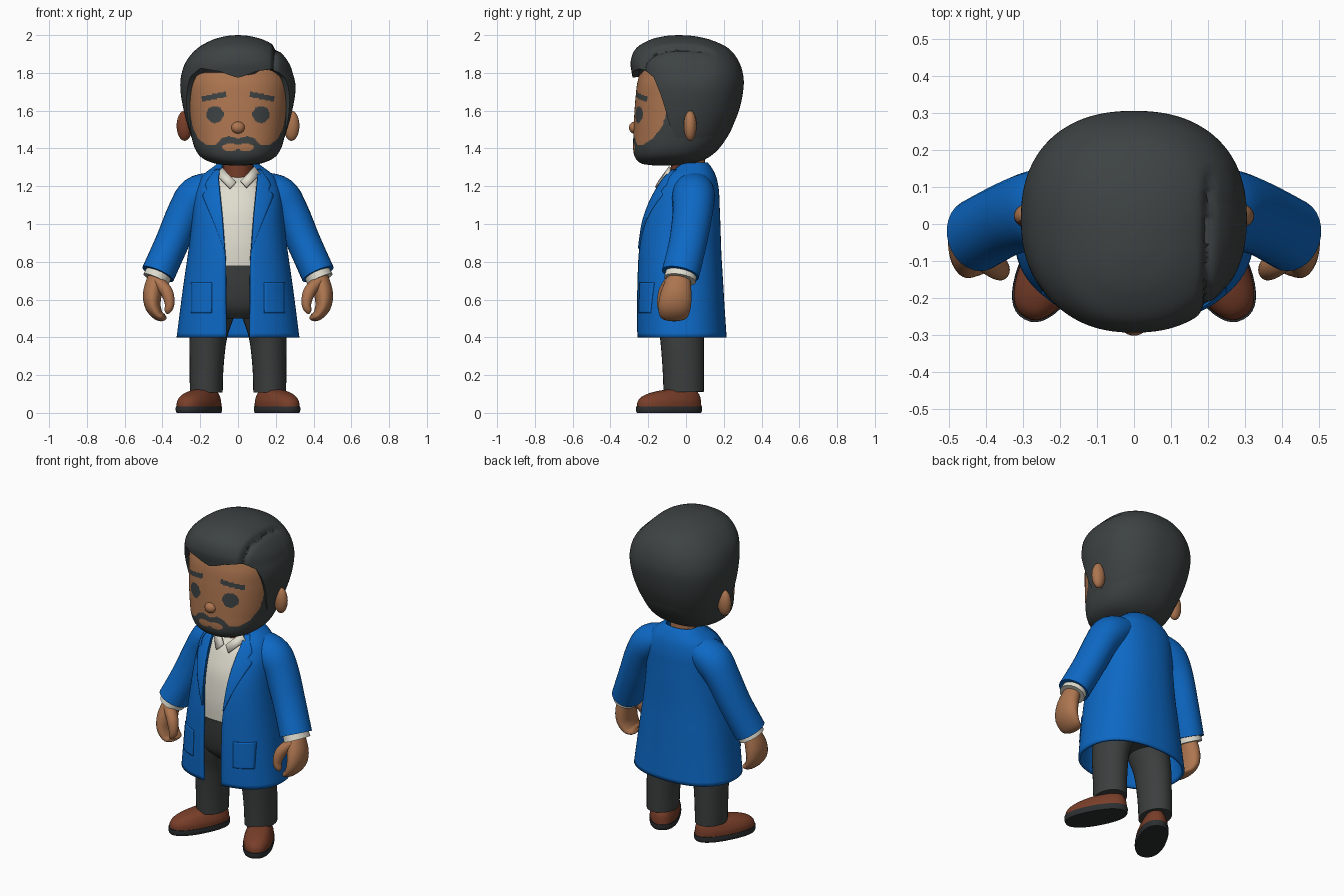
import bpy
import bmesh
import math
from mathutils import Vector, Matrix

if "Cube" in bpy.data.objects:
    bpy.data.objects.remove(bpy.data.objects["Cube"])


def material(name, r, g, b):
    m = bpy.data.materials.new(name)
    m.use_nodes = True
    m.diffuse_color = (r, g, b, 1)
    m.node_tree.nodes["Principled BSDF"].inputs["Base Color"].default_value = (r, g, b, 1)
    return m


SKIN = material("skin", .42, .18, .08)
HAIR = material("dark hair", .047, .055, .055)
BLUE = material("blue cloth", .004, .14, .56)
CREAM = material("cream shirt", .74, .72, .62)
TROUSER = material("grey trousers", .045, .049, .049)
BROWN = material("brown leather", .19, .048, .022)
SOLE = material("dark sole", .025, .028, .03)
P = 2.3  # roundness of the superellipse sections


def finish(bm, name, mats, rule=None, thick=0):
    """Turn a bmesh into a smooth object, coloured by an optional face rule."""
    if rule:
        for f in bm.faces:
            f.material_index = rule(f.calc_center_median())
    me = bpy.data.meshes.new(name)
    bm.to_mesh(me)
    bm.free()
    for m in mats:
        me.materials.append(m)
    ob = bpy.data.objects.new(name, me)
    bpy.context.scene.collection.objects.link(ob)
    bpy.ops.object.select_all(action='DESELECT')
    ob.select_set(True)
    bpy.context.view_layer.objects.active = ob
    bpy.ops.object.shade_smooth_by_angle(angle=math.radians(45))
    if thick:
        mod = ob.modifiers.new("thickness", 'SOLIDIFY')
        mod.thickness = thick
        mod.offset = -1
    return ob


def grid(name, rows, mats, closed=True, rule=None, thick=0):
    """Skin a list of point rows; closed rows are capped at both ends."""
    bm = bmesh.new()
    vs = [[bm.verts.new(p) for p in row] for row in rows]
    n = len(vs[0])
    for a, b in zip(vs, vs[1:]):
        for i in range(n if closed else n - 1):
            k = (i + 1) % n
            bm.faces.new((a[i], a[k], b[k], b[i]))
    if closed:
        bm.faces.new(vs[0][::-1])
        bm.faces.new(vs[-1])
        bmesh.ops.recalc_face_normals(bm, faces=bm.faces)
    return finish(bm, name, mats, rule, thick)


def lerp(knots, v):
    for (a, p), (b, q) in zip(knots, knots[1:]):
        if v <= b:
            return p + (q - p) * max(0, (v - a) / (b - a))
    return knots[-1][1]


def sample(table, t):
    """Catmull-Rom point on a table, t from 0 to 1."""
    m = len(table) - 1
    i = min(int(t * m), m - 1)
    u = t * m - i
    a, b, c, d = (table[max(0, min(m, i + k))] for k in (-1, 0, 1, 2))
    return [q + u / 2 * (r - p + u * (2*p - 5*q + 4*r - s + u * (3*(q - r) + s - p)))
            for p, q, r, s in zip(a, b, c, d)]


def t_at(table, z):
    lo, hi = 0, 1
    for _ in range(24):
        mid = (lo + hi) / 2
        lo, hi = (mid, hi) if sample(table, mid)[0] < z else (lo, mid)
    return lo


def section(row, phi):
    """Point on a section (z, half width, front y, back y); phi 0 is the front."""
    z, rx, yf, yb = row
    s, c = (math.copysign(abs(v) ** (2 / P), v) for v in (math.sin(phi), math.cos(phi)))
    return Vector((rx * s, (yf + yb) / 2 - (yb - yf) / 2 * c, z))


def loft(name, table, mats, rows=24, n=48, rule=None, place=None):
    pts = [[section(sample(table, j / rows), math.tau * i / n) for i in range(n)]
           for j in range(rows + 1)]
    if place:
        pts = [[place @ p for p in r] for r in pts]
    return grid(name, pts, mats, rule=rule)


def tube(name, path, mats, side=1, rows=16, n=28, rule=None):
    """Tube along (x, y, z, radius across, radius in y)."""
    out = []
    for j in range(rows + 1):
        t = j / rows
        x, y, z, ra, rb = sample(path, t)
        d = Vector(sample(path, min(1, t + .02))[:3]) - Vector(sample(path, max(0, t - .02))[:3])
        d.normalize()
        u = Vector((0, 1, 0))
        u = (u - d * u.dot(d)).normalized()
        v = d.cross(u)
        ring = [Vector((x, y, z)) + v * ra * math.cos(a) + u * rb * math.sin(a)
                for a in (math.tau * i / n for i in range(n))]
        out.append([Vector((p.x * side, p.y, p.z)) for p in ring])
    return grid(name, out, mats, rule=rule)


def blob(name, loc, size, mats, rule=None):
    bm = bmesh.new()
    bmesh.ops.create_uvsphere(bm, u_segments=24, v_segments=16, radius=1,
                              matrix=Matrix.Translation(loc) @ Matrix.Diagonal((*size, 1)))
    return finish(bm, name, mats, rule)


# Head with painted beard, eyes and brows
HEAD = [(1.31, .04, -.17, -.05), (1.32, .12, -.235, .04), (1.35, .19, -.268, .115),
        (1.4, .228, -.28, .175), (1.48, .25, -.278, .23), (1.56, .262, -.275, .262),
        (1.66, .272, -.268, .285), (1.76, .272, -.255, .285), (1.85, .235, -.22, .24),
        (1.92, .15, -.13, .15)]
BEARD = [(0, 1.452), (.05, 1.467), (.09, 1.45), (.125, 1.415), (.17, 1.42), (.21, 1.45),
         (.235, 1.5), (.26, 1.58)]
SIDEBURN = [(1.45, -.17), (1.5, -.13), (1.6, -.1), (1.7, -.1)]


def face_paint(p):
    x, z = abs(p.x), p.z
    if p.y > lerp(SIDEBURN, z):
        return 1
    eye = math.hypot(x - .122, z - 1.58) < .045
    brow = .065 < x < .19 and abs(z - 1.7 + .2 * x) < .015
    lips = math.hypot((x - .042) / .042, (z - 1.406) / .021) < 1 or (x < .04 and abs(z - 1.413) < .011)
    return int(eye or brow or (z < lerp(BEARD, x) and not lips))


loft("head", HEAD, [SKIN, HAIR], rows=150, n=240, rule=face_paint)
blob("nose", (0, -.272, 1.51), (.036, .03, .032), [SKIN])
for s, label in ((1, "left"), (-1, "right")):
    blob(label + "_ear", (s * .283, .022, 1.52), (.042, .034, .08), [SKIN, BROWN],
         (lambda p: int(p.y < .01)) if s < 0 else None)

# Hair cap with a peaked hairline and a side parting
CAP = [(1.42, .233, -.27, .185), (1.5, .26, -.27, .238), (1.6, .287, -.27, .28),
       (1.7, .304, -.273, .302), (1.78, .302, -.284, .304), (1.86, .275, -.293, .28),
       (1.93, .215, -.264, .225), (1.975, .135, -.19, .13), (1.995, .06, -.11, .04),
       (2, .002, -.042, -.038)]
HAIRLINE = [(0, 1.775), (16, 1.808), (40, 1.825), (54, 1.78), (64, 1.66), (74, 1.54),
            (84, 1.46), (180, 1.43)]


def parting(p):
    fade = max(0, min(1, (.16 - p.y) / .1))
    d = p.x - .205 + .15 * p.y * p.y
    if p.z > 1.72 and p.x > 0:
        k = .045 * math.exp(-(d / .014) ** 2) + (.025 if d > 0 else 0)
        k *= fade * min(1, (p.z - 1.72) / .08)
        centre = Vector((0, 0, 1.65))
        p = centre + (p - centre) * (1 - k)
    return p


cols, steps = 220, 50
hair_rows = [[] for _ in range(steps + 2)]
for i in range(cols):
    phi = math.tau * i / cols
    start = t_at(CAP, lerp(HAIRLINE, math.degrees(min(phi, math.tau - phi))))
    line = [parting(section(sample(CAP, start + (1 - start) * j / steps), phi))
            for j in range(steps + 1)]
    lip = Vector((line[0].x * .88, line[0].y * .88, line[0].z + .004))
    for row, p in zip(hair_rows, [lip] + line):
        row.append(p)
grid("hair", hair_rows, [HAIR])

# Neck and shirt
tube("neck", [(0, .02, 1.15, .085, .09), (0, .01, 1.25, .08, .09), (0, .01, 1.36, .08, .09)],
     [SKIN, BROWN], rule=lambda p: int(p.y < .03))
loft("shirt", [(.77, .2, -.222, .1), (.9, .2, -.222, .12), (1.05, .185, -.2, .13),
               (1.15, .17, -.16, .13), (1.21, .14, -.125, .12), (1.25, .09, -.075, .1)], [CREAM])
for s, label in ((1, "left"), (-1, "right")):
    flap = [[(.012, -.135, 1.225), (.085, -.08, 1.3)], [(.045, -.155, 1.19), (.115, -.085, 1.26)]]
    grid(label + "_shirt_collar", [[(s * x, y, z) for x, y, z in r] for r in flap],
         [CREAM], closed=False, thick=.012)

# Open coat
COAT = [(.4, .325, -.26, .215), (.55, .306, -.262, .205), (.7, .286, -.26, .196),
        (.85, .264, -.254, .187), (1, .246, -.236, .182), (1.1, .238, -.206, .178),
        (1.18, .228, -.168, .174), (1.25, .195, -.125, .16), (1.3, .135, -.07, .135),
        (1.325, .1, -.04, .115)]
GAP = [(.4, .062), (.8, .065), (1.05, .085), (1.25, .105), (1.325, .085)]
coat_rows = []
for j in range(41):
    row = sample(COAT, j / 40)
    edge = math.asin(min(1, lerp(GAP, row[0]) / row[1]) ** (P / 2))
    coat_rows.append([section(row, edge + (math.tau - 2 * edge) * i / 72) for i in range(73)])
grid("coat", coat_rows, [BLUE], closed=False, thick=.015)


def coat_panel(name, s, z0, z1, inner, outer, rows=20, n=8):
    """Thin cloth plate lying on the front of the coat."""
    out = []
    for j in range(rows + 1):
        z = z0 + (z1 - z0) * j / rows
        _, rx, yf, yb = sample(COAT, t_at(COAT, z))
        xs = sorted(s * (inner(z) + (outer(z) - inner(z)) * i / n) for i in range(n + 1))
        out.append([(x, (yf + yb) / 2 - (yb - yf) / 2 * max(0, 1 - abs(x / rx) ** P) ** (1 / P) - .007, z)
                    for x in xs])
    grid(name, out, [BLUE], closed=False, thick=.009)


LAPEL = [(.87, .075), (1.0, .125), (1.14, .185), (1.16, .19), (1.175, .165), (1.19, .165),
         (1.205, .175), (1.23, .165), (1.29, .12)]
# Shoes turned outwards: sections are stacked upwards
SHOE_SOLE = [(0, .083, -.185, .185), (.015, .087, -.19, .19), (.035, .086, -.19, .19)]
SHOE_TOP = [(.03, .083, -.185, .186), (.06, .082, -.18, .184), (.085, .073, -.158, .18),
            (.105, .062, -.11, .17), (.118, .05, -.05, .16), (.125, .035, 0, .14)]

for s, label in ((1, "left"), (-1, "right")):
    coat_panel(label + "_lapel", s, .87, 1.29, lambda z: lerp(GAP, z), lambda z: lerp(LAPEL, z), rows=40)
    coat_panel(label + "_pocket", s, .53, .69, lambda z: .14, lambda z: .25)
    # Arm
    tube(label + "_sleeve", [(.12, .04, 1.2, .08, .1), (.215, .04, 1.15, .105, .113),
                             (.28, .035, 1.06, .095, .106), (.35, .01, .9, .09, .1),
                             (.424, -.03, .735, .09, .1)], [BLUE], s)
    tube(label + "_shirt_cuff", [(.405, -.02, .77, .07, .08), (.435, -.032, .705, .072, .085)],
         [CREAM], s, rows=3)
    tube(label + "_hand", [(.432, -.035, .72, .045, .06), (.452, -.05, .64, .05, .08),
                           (.452, -.06, .57, .043, .086), (.425, -.065, .52, .03, .078),
                           (.395, -.068, .505, .02, .062), (.382, -.07, .505, .004, .03)], [SKIN], s)
    tube(label + "_thumb", [(.43, -.07, .7, .03, .04), (.38, -.11, .645, .033, .035),
                            (.362, -.125, .58, .026, .028), (.372, -.125, .54, .018, .02),
                            (.378, -.125, .525, .004, .005)], [SKIN], s)
    # Leg and shoe
    tube(label + "_trouser_leg", [(.168, -.012, .11, .087, .107), (.166, -.015, .25, .09, .11),
                                  (.155, -.022, .42, .1, .118), (.115, -.03, .58, .11, .14),
                                  (.1, -.03, .7, .1, .14)], [TROUSER], s)
    turn = Matrix.Translation((s * .207, -.09, 0)) @ Matrix.Rotation(s * math.radians(28), 4, 'Z')
    loft(label + "_shoe_sole", SHOE_SOLE, [SOLE], rows=6, n=40, place=turn)
    loft(label + "_shoe", SHOE_TOP, [BROWN], rows=16, n=40, place=turn)

loft("trouser_hips", [(.5, .1, -.14, .08), (.56, .19, -.19, .12), (.66, .215, -.215, .13),
                      (.78, .205, -.226, .12)], [TROUSER])
